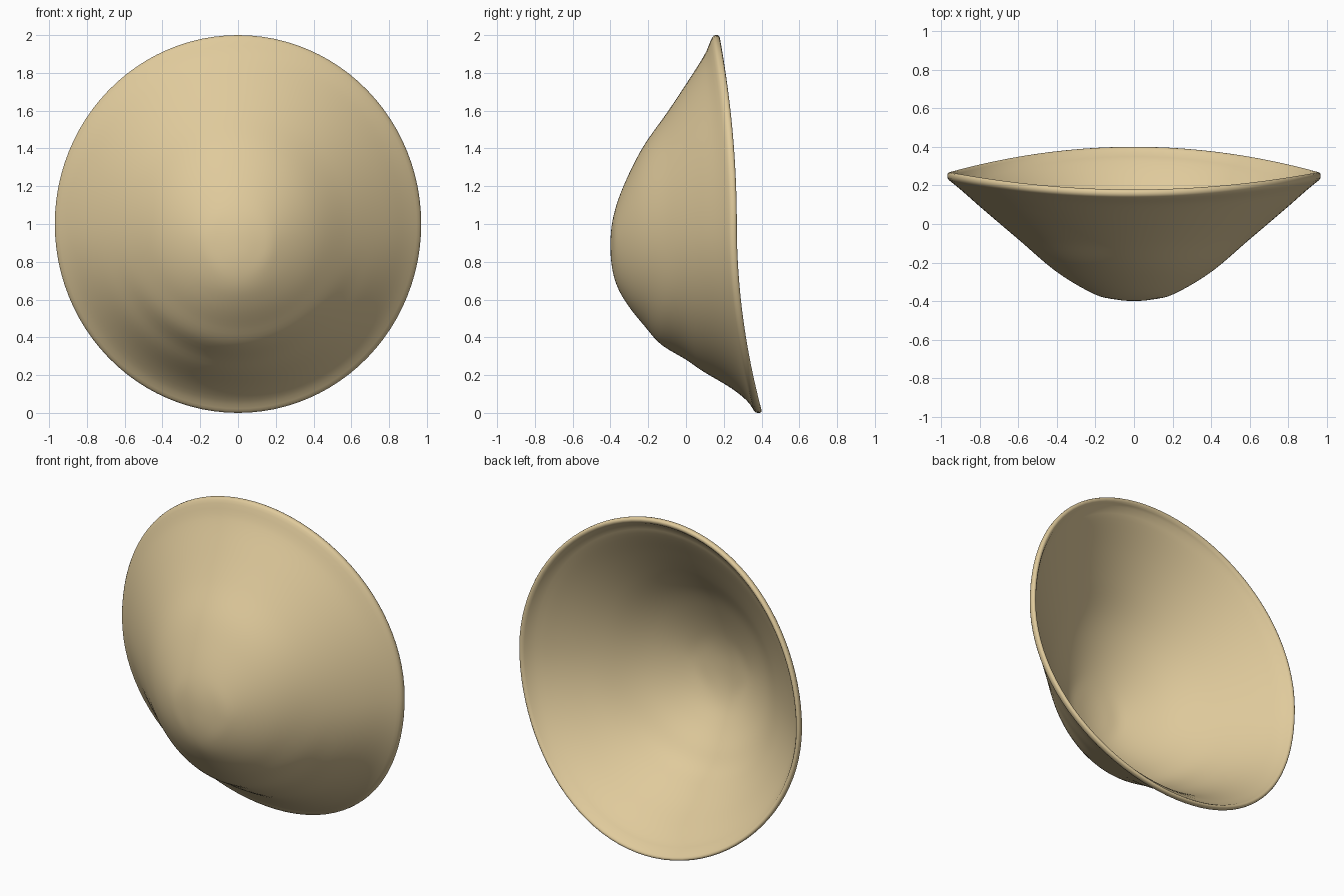
import bpy, bmesh, math

if "Cube" in bpy.data.objects:
    bpy.data.objects.remove(bpy.data.objects["Cube"])

N = 96
APEX_Z = 0.88
# depth profiles from the apex (s=0) to the rim (s=1): (s, y)
TOP = [(0, -.4), (.107, -.392), (.214, -.362), (.348, -.3), (.482, -.22), (.634, -.1),
       (.768, 0), (.91, .1), (.973, .13), (1, .145)]
SIDE = [(0, -.4), (.1, -.392), (.206, -.367), (.412, -.25), (.619, -.08), (.825, .09),
        (.928, .178), (1, .235)]
BOTTOM = [(0, -.4), (.136, -.39), (.25, -.36), (.364, -.3), (.477, -.22), (.59, -.13),
          (.68, 0), (.75, .09), (.852, .24), (.93, .325), (1, .367)]


def curve(p, s):
    """Smooth interpolation through the profile points."""
    def slope(i):
        if i == 0:
            return 0
        j = min(i + 1, len(p) - 1)
        return (p[j][1] - p[i - 1][1]) / (p[j][0] - p[i - 1][0])
    i = max(k for k in range(len(p) - 1) if p[k][0] <= s)
    h = p[i + 1][0] - p[i][0]
    t = (s - p[i][0]) / h
    return ((2*t**3 - 3*t**2 + 1) * p[i][1] + (t**3 - 2*t**2 + t) * h * slope(i)
            + (3*t**2 - 2*t**3) * p[i + 1][1] + (t**3 - t**2) * h * slope(i + 1))


def point(a, s, dy, depth_s):
    c, sn = math.cos(a), math.sin(a)
    end = TOP if sn > 0 else BOTTOM
    y = c*c * curve(SIDE, depth_s) + sn*sn * curve(end, depth_s) + dy
    return (s * 0.97 * c, y, APEX_Z + s * (1 + sn - APEX_Z))


# outer wall, rounded lip, inner wall: (radius, y offset, profile parameter)
rings = [(i / 40, 0, i / 40) for i in range(1, 40)] + [(.99, 0, .99)]
rings += [(.998, .003, 1), (1, .012, 1), (1, .022, 1), (.996, .03, 1), (.988, .034, 1),
          (.978, .031, 1), (.968, .02, 1), (.96, .006, 1)]
rings += [(i / 40, .03, i / 40) for i in range(37, 0, -1)]

bm = bmesh.new()
loops = [[bm.verts.new(point(2 * math.pi * k / N, *r)) for k in range(N)] for r in rings]
for A, B in zip(loops, loops[1:]):
    for k in range(N):
        j = (k + 1) % N
        bm.faces.new((A[k], A[j], B[j], B[k]))
for loop, y in ((loops[0], -.4), (loops[-1], -.37)):
    pole = bm.verts.new((0, y, APEX_Z))
    for k in range(N):
        bm.faces.new((pole, loop[k], loop[(k + 1) % N]))
bmesh.ops.recalc_face_normals(bm, faces=bm.faces)
for f in bm.faces:
    f.smooth = True
me = bpy.data.meshes.new("bowl_shell")
bm.to_mesh(me)
bm.free()
obj = bpy.data.objects.new("bowl_shell", me)
bpy.context.collection.objects.link(obj)

# sand colour
mat = bpy.data.materials.new("sand")
mat.diffuse_color = (0.74, 0.59, 0.33, 1)
mat.use_nodes = True
mat.node_tree.nodes["Principled BSDF"].inputs["Base Color"].default_value = mat.diffuse_color
me.materials.append(mat)
